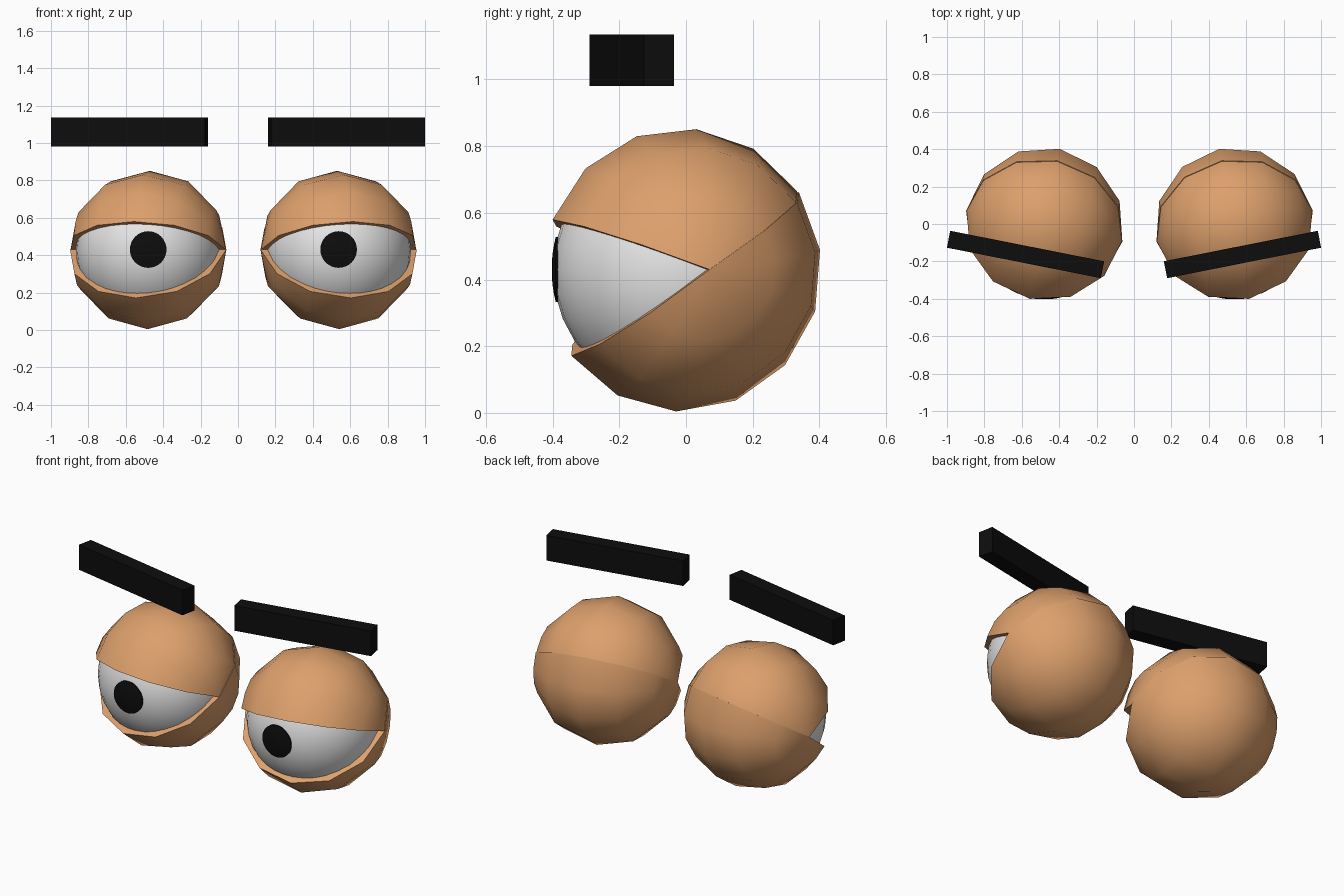
import bpy, bmesh, math
from mathutils import Matrix, Vector

if "Cube" in bpy.data.objects:
    bpy.data.objects.remove(bpy.data.objects["Cube"])


def material(name, rgb):
    m = bpy.data.materials.new(name)
    m.diffuse_color = (*rgb, 1)
    m.use_nodes = True
    m.node_tree.nodes["Principled BSDF"].inputs["Base Color"].default_value = m.diffuse_color
    return m


TAN = material("tan skin", (0.72, 0.35, 0.15))
WHITE = material("eye white", (0.8, 0.8, 0.8))
BLACK = material("black", (0.004, 0.004, 0.004))

EYE_Y, EYE_Z = -0.012, 0.43
YAW = math.radians(11.2)


def finish(name, bm, mat, matrix, smooth=True):
    bmesh.ops.remove_doubles(bm, verts=bm.verts, dist=1e-5)
    bmesh.ops.recalc_face_normals(bm, faces=bm.faces)
    me = bpy.data.meshes.new(name)
    bm.to_mesh(me)
    bm.free()
    me.materials.append(mat)
    ob = bpy.data.objects.new(name, me)
    bpy.context.collection.objects.link(ob)
    ob.matrix_world = matrix
    if smooth:
        bpy.ops.object.select_all(action='DESELECT')
        ob.select_set(True)
        bpy.context.view_layer.objects.active = ob
        bpy.ops.object.shade_smooth_by_angle(angle=math.radians(40))
    return ob


def lid(name, start, sweep, outer, inner, matrix, steps=7, rings=6):
    """Thick half shell: a crescent swept about the x axis, pole to pole."""
    bm = bmesh.new()
    crescent = []
    for r in (outer, inner):
        arc = []
        for i in range(rings + 1):
            t = math.pi * i / rings
            d = r * math.sin(t)
            a = math.radians(start)
            arc.append(bm.verts.new((r * math.cos(t), -d * math.cos(a), d * math.sin(a))))
        crescent.append(arc)
    faces = [bm.faces.new((crescent[0][i], crescent[0][i + 1],
                           crescent[1][i + 1], crescent[1][i])) for i in range(rings)]
    # sweep the two arcs, then close the far rim with a copy of the crescent
    edges = [e for e in bm.edges if any(e.verts[0] in c and e.verts[1] in c for c in crescent)]
    turn = -math.radians(sweep)
    rot = Matrix.Rotation(turn, 3, 'X')
    far = bmesh.ops.duplicate(bm, geom=faces + list(bm.verts) + list(bm.edges))["geom"]
    bmesh.ops.rotate(bm, verts=[v for v in far if isinstance(v, bmesh.types.BMVert)],
                     cent=(0, 0, 0), matrix=rot)
    bmesh.ops.spin(bm, geom=edges, cent=(0, 0, 0), axis=(1, 0, 0), angle=turn,
                   steps=steps, use_duplicate=False)
    bmesh.ops.dissolve_degenerate(bm, dist=1e-5, edges=bm.edges)
    return finish(name, bm, TAN, matrix)


def pupil(name, radius, dome, matrix, sides=32):
    """Shallow round cap lying on the front of the eyeball."""
    bm = bmesh.new()
    prev = None
    for k in range(1, 5):
        r = radius * k / 4
        y = -math.sqrt(dome * dome - r * r)
        ring = [bm.verts.new((r * math.cos(2 * math.pi * i / sides), y,
                              r * math.sin(2 * math.pi * i / sides))) for i in range(sides)]
        if prev is None:
            bm.faces.new(ring)
        else:
            for i in range(sides):
                j = (i + 1) % sides
                bm.faces.new((prev[i], prev[j], ring[j], ring[i]))
        prev = ring
    # short skirt reaching back into the eyeball
    back = [bm.verts.new(v.co + Vector((0, 0.012, 0))) for v in prev]
    for i in range(sides):
        j = (i + 1) % sides
        bm.faces.new((prev[i], prev[j], back[j], back[i]))
    bm.faces.new(back)
    return finish(name, bm, BLACK, matrix)


for side, sign, eye_x in (("left", -1, -0.48), ("right", 1, 0.538)):
    place = Matrix.Translation((eye_x, EYE_Y, EYE_Z))
    turned = place @ Matrix.Rotation(sign * YAW, 4, 'Z')

    # eyeball
    bm = bmesh.new()
    bmesh.ops.create_uvsphere(bm, u_segments=32, v_segments=16, radius=0.387)
    finish(side + "_eyeball", bm, WHITE, place)
    pupil(side + "_pupil", 0.098, 0.391, place)

    # eyelids, hinged on the sideways poles
    lid(side + "_upper_lid", 20.7, 175.6, 0.423, 0.372, turned)
    lid(side + "_lower_lid", -37.4, -175.6, 0.426, 0.372, turned)

    # eyebrow bar
    bm = bmesh.new()
    bmesh.ops.create_cube(bm, size=1)
    bmesh.ops.scale(bm, vec=(0.839, 0.092, 0.155), verts=bm.verts)
    finish(side + "_eyebrow", bm, BLACK,
           Matrix.Translation((sign * 0.58, -0.163, 1.058))
           @ Matrix.Rotation(sign * YAW, 4, 'Z'), smooth=False)
